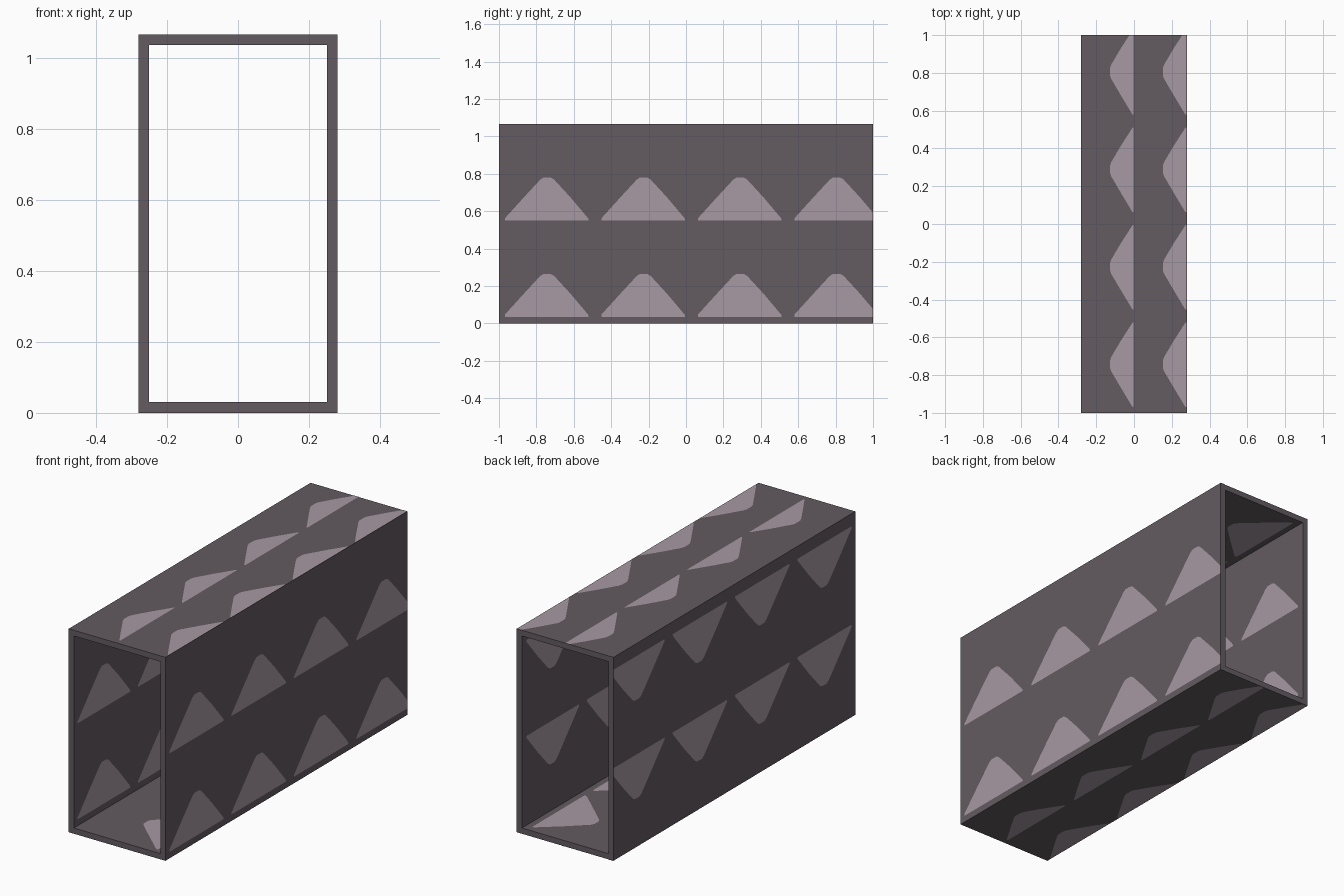
import bpy
import bmesh
from mathutils import Vector

if "Cube" in bpy.data.objects:
    bpy.data.objects.remove(bpy.data.objects["Cube"])


def material(name, rgb):
    m = bpy.data.materials.new(name)
    m.diffuse_color = (*rgb, 1.0)
    m.use_nodes = True
    m.node_tree.nodes["Principled BSDF"].inputs["Base Color"].default_value = m.diffuse_color
    return m


DARK = material("dark_mauve_grey", (0.125, 0.105, 0.119))
LIGHT = material("pale_mauve", (0.386, 0.319, 0.366))


def finish(name, bm, mat):
    mesh = bpy.data.meshes.new(name)
    bm.to_mesh(mesh)
    bm.free()
    mesh.materials.append(mat)
    obj = bpy.data.objects.new(name, mesh)
    bpy.context.collection.objects.link(obj)


# Overall sizes: open rectangular duct running along y
OX, IX, Z0, Z1, WALL = 0.28, 0.25, 0.0, 1.065, 0.03

# Duct shell: outer and inner loops at both ends, bridged
bm = bmesh.new()


def loop(x, z0, z1, y):
    return [bm.verts.new((px, y, pz))
            for px, pz in ((-x, z0), (x, z0), (x, z1), (-x, z1))]


outer = [loop(OX, Z0, Z1, y) for y in (-1, 1)]
inner = [loop(IX, Z0 + WALL, Z1 - WALL, y) for y in (-1, 1)]
for i in range(4):
    j = (i + 1) % 4
    for a, b in ((outer[0], outer[1]), (inner[1], inner[0]),
                 (inner[0], outer[0]), (outer[1], inner[1])):
        bm.faces.new((a[i], a[j], b[j], b[i]))
bmesh.ops.recalc_face_normals(bm, faces=bm.faces)
finish("duct_shell", bm, DARK)

# Blunted triangle mark in one pattern tile: (along y, from base to tip)
MARK = [(0.06, 0.068), (0.93, 0.068), (0.925, 0.09), (0.74, 0.31),
        (0.57, 0.495), (0.535, 0.514), (0.46, 0.514), (0.425, 0.49),
        (0.25, 0.30), (0.06, 0.09)]


def marks(name, origin, tip_dir, normal, tile_y, tile_u, rows):
    """Thin painted marks repeated over one wall, trimmed at the edges."""
    bm = bmesh.new()
    o, d, n = Vector(origin), Vector(tip_dir), Vector(normal)
    for row in range(rows):
        for col in range(4):
            pts = [o + n * 0.001 + Vector((0, (col + v) * tile_y, 0))
                   + d * ((row + u) * tile_u) for v, u in MARK]
            face = bm.faces.new([bm.verts.new(p) for p in pts])
            face.normal_update()
            if face.normal.dot(n) < 0:
                face.normal_flip()
    bmesh.ops.bisect_plane(bm, geom=bm.verts[:] + bm.edges[:] + bm.faces[:],
                           plane_co=(0, 1, 0), plane_no=(0, 1, 0),
                           clear_outer=True)
    finish(name, bm, LIGHT)


# Outer walls
marks("right_outer_marks", (OX, -1, 0), (0, 0, 1), (1, 0, 0), 0.516, 0.515, 2)
marks("left_outer_marks", (-OX, -1, 1.035), (0, 0, -1), (-1, 0, 0), 0.516, 0.515, 2)
marks("top_outer_marks", (0.297, -1, Z1), (-1, 0, 0), (0, 0, 1), 0.516, 0.28, 2)
marks("bottom_outer_marks", (-0.297, -1, Z0), (1, 0, 0), (0, 0, -1), 0.516, 0.28, 2)

# Inner walls
marks("left_inner_marks", (-IX, -1, 0.03), (0, 0, 1), (1, 0, 0), 0.5, 0.5025, 2)
marks("right_inner_marks", (IX, -1, 1.035), (0, 0, -1), (-1, 0, 0), 0.5, 0.5025, 2)
marks("floor_inner_marks", (IX, -1, 0.03), (-1, 0, 0), (0, 0, 1), 0.5, 0.5, 1)
marks("ceiling_inner_marks", (-IX, -1, 1.035), (1, 0, 0), (0, 0, -1), 0.5, 0.5, 1)
